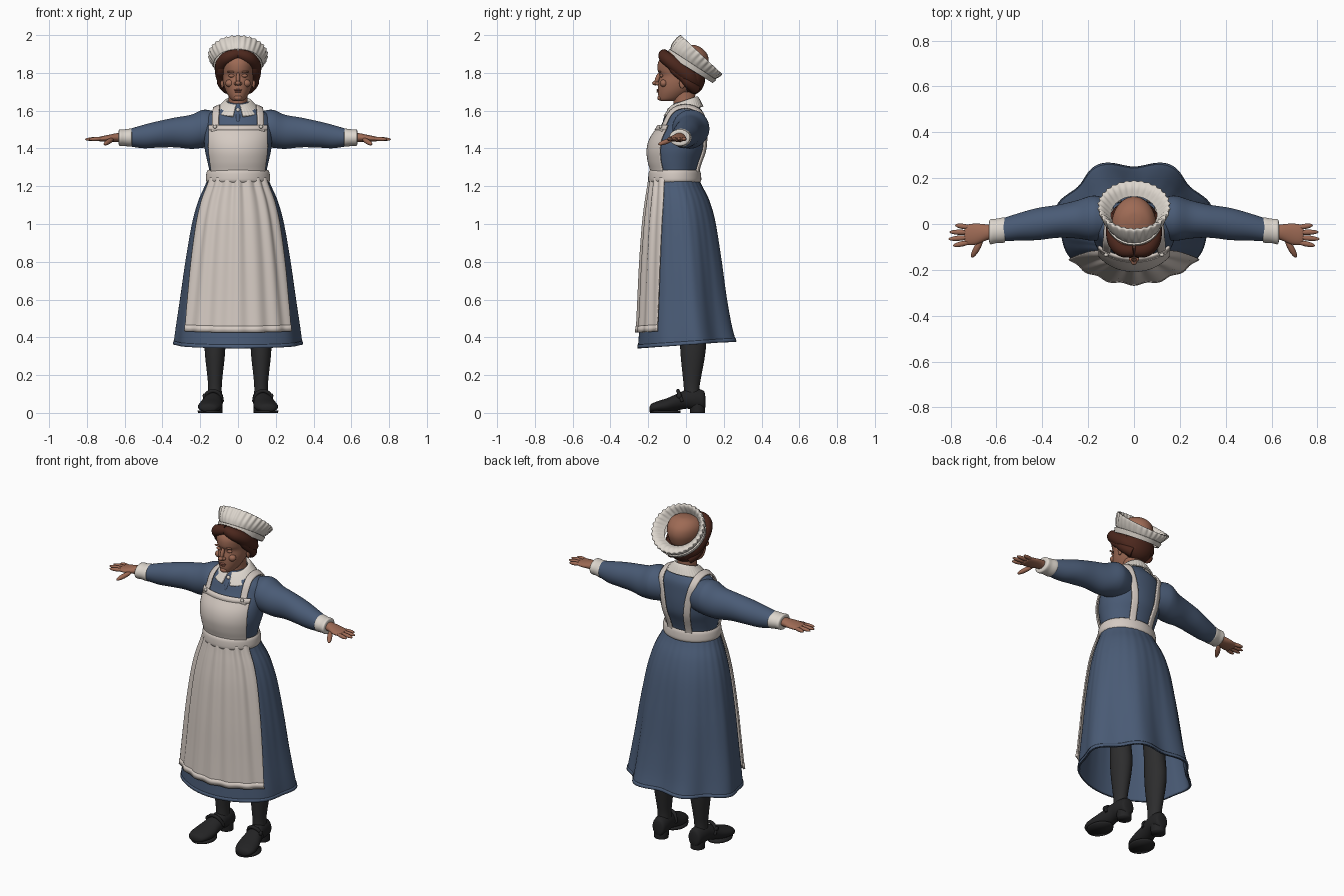
import bpy, bmesh
from math import sin, cos, pi
from mathutils import Vector, Matrix

cube = bpy.data.objects.get("Cube")
if cube:
    bpy.data.objects.remove(cube, do_unlink=True)


def material(name, *rgb):
    m = bpy.data.materials.new(name)
    m.use_nodes = True
    m.diffuse_color = (*rgb, 1)
    m.node_tree.nodes["Principled BSDF"].inputs["Base Color"].default_value = (*rgb, 1)
    return m


BLUE = material("dress blue", .068, .105, .18)
CREAM = material("apron cream", .66, .59, .54)
WHITE = material("linen white", .72, .67, .61)
SKIN = material("skin", .34, .145, .09)
LIP = material("lip brown", .27, .095, .065)
HAIR = material("hair brown", .07, .02, .012)
STOCKING = material("stocking black", .026, .026, .027)
LEATHER = material("shoe black", .017, .017, .018)


def spline(rows, s):
    """Smooth (Catmull-Rom) sample of a list of section rows."""
    last = len(rows) - 1
    i = min(int(s), last - 1)
    f = s - i
    a, b, c, d = (rows[max(0, min(last, i + k))] for k in (-1, 0, 1, 2))
    return [q + .5 * f * (r - p + f * (2*p - 5*q + 4*r - w + f * (3*(q - r) + w - p)))
            for p, q, r, w in zip(a, b, c, d)]


def finish(name, bm, mat, mirror=False, thick=0):
    bmesh.ops.recalc_face_normals(bm, faces=bm.faces)
    mesh = bpy.data.meshes.new(name)
    bm.to_mesh(mesh)
    bm.free()
    mesh.materials.append(mat)
    mesh.polygons.foreach_set("use_smooth", [True] * len(mesh.polygons))
    ob = bpy.data.objects.new(name, mesh)
    bpy.context.collection.objects.link(ob)
    if thick:
        mod = ob.modifiers.new("thickness", 'SOLIDIFY')
        mod.thickness, mod.offset = thick, 0
    if mirror:
        ob.modifiers.new("mirror", 'MIRROR')
    return ob


def loft(name, rows, place, mat, seg=40, fine=5, s0=0, s1=None, span=None,
         centre=0, caps=False, **kw):
    """Skin the rows; span(v) is the half angle of an open patch."""
    s1 = len(rows) - 1 if s1 is None else s1
    steps = max(1, round((s1 - s0) * fine))
    bm, grid = bmesh.new(), []
    for i in range(steps + 1):
        v = i / steps
        s = s0 + (s1 - s0) * v
        half = span(v) if span else pi
        row = spline(rows, s)
        grid.append([bm.verts.new(place(row, centre + half * (2 * j / seg - 1)))
                     for j in range(seg + (1 if span else 0))])
    count = len(grid[0])
    for a, b in zip(grid, grid[1:]):
        for j in range(seg):
            k = (j + 1) % count
            bm.faces.new((a[j], a[k], b[k], b[j]))
    if caps:
        bm.faces.new(grid[0])
        bm.faces.new(grid[-1])
    return finish(name, bm, mat, **kw)


def ball(name, loc, size, mat, aim=None, mirror=False):
    """Ellipsoid; its local z can be aimed along a direction."""
    bm = bmesh.new()
    rot = Vector(aim).to_track_quat('Z', 'Y').to_matrix().to_4x4() if aim else Matrix()
    bmesh.ops.create_uvsphere(bm, u_segments=20, v_segments=12, radius=1,
                              matrix=Matrix.Translation(loc) @ rot @ Matrix.Diagonal((*size, 1)))
    return finish(name, bm, mat, mirror)


def cord(name, points, mat):
    """Round tapered strand through (x, y, z, radius) points, on both sides."""
    for side, label in ((1, "left"), (-1, "right")):
        cu = bpy.data.curves.new(name, 'CURVE')
        cu.dimensions, cu.bevel_depth, cu.use_fill_caps = '3D', 1, True
        sp = cu.splines.new('NURBS')
        sp.points.add(len(points) - 1)
        sp.use_endpoint_u, sp.order_u = True, 3
        for p, (x, y, z, r) in zip(sp.points, points):
            p.co, p.radius = (x * side, y, z, 1), r
        cu.materials.append(mat)
        bpy.context.collection.objects.link(bpy.data.objects.new(f"{label}_{name}", cu))


# Section placements: t = 0 faces the front
def upright(r, t, o=0):
    z, rx, yf, yb = r
    return Vector(((rx + o) * sin(t), (yf + yb) / 2 - ((yb - yf) / 2 + o) * cos(t), z))


def sideways(r, t):
    x, yc, zc, ry, rz = r
    return Vector((x, yc + ry * cos(t), zc + rz * sin(t)))


def forward(r, t):
    y, xc, rx, zb, zt = r
    return Vector((xc + rx * cos(t), y, (zb + zt) / 2 + (zt - zb) / 2 * sin(t)))


def tilted(r, t):
    rx, yc, zc, hy, hz, ripple, count = r
    f = 1 + ripple * cos(round(count) * t)
    return Vector((rx * f * sin(t), yc - hy * f * cos(t), zc + hz * f * cos(t)))


def skirt_at(r, t, o=0):
    p, low, mid = upright(r, t, o), (1.24 - r[0]) / .88, (r[2] + r[3]) / 2
    f = 1 + low * .037 * (1 - cos(t)) * cos(7 * t) + .006 * cos(28 * t) * (1 - low)
    return Vector((p.x * f, mid + (p.y - mid) * f, p.z - .018 * low * cos(t)))


# Skirt and apron
skirt = [(.36, .328, -.25, .262), (.45, .318, -.243, .24), (.6, .298, -.235, .215),
         (.8, .272, -.225, .188), (1, .238, -.21, .155), (1.12, .205, -.195, .12),
         (1.2, .17, -.182, .08), (1.245, .152, -.175, .06)]
loft("skirt", skirt, skirt_at, BLUE, seg=140, thick=.01)
loft("hem_band", skirt, lambda r, t: skirt_at(r, t, .005), BLUE, seg=140, s1=.3, thick=.006)
loft("apron_skirt", skirt, lambda r, t: skirt_at(r, t, .014 + .005 * cos(19 * t)), CREAM,
     seg=100, s0=.95, span=lambda v: .96 + .17 * v, thick=.008)
loft("apron_hem", skirt, lambda r, t: skirt_at(r, t, .016 + .005 * cos(19 * t)), CREAM,
     seg=100, s0=.93, s1=1.2, span=lambda v: .965, thick=.01)

# Bodice, waistband, bib
bodice = [(1.2, .15, -.172, .06), (1.27, .15, -.172, .058), (1.33, .162, -.187, .075),
          (1.39, .175, -.193, .098), (1.45, .18, -.178, .105), (1.52, .182, -.133, .103),
          (1.57, .168, -.11, .098), (1.6, .13, -.095, .085), (1.625, .08, -.075, .065),
          (1.645, .056, -.06, .05)]
torso = loft("bodice", bodice, upright, BLUE, seg=56)
band = [(1.222, .158, -.19, .072), (1.235, .166, -.196, .077), (1.27, .163, -.194, .074),
        (1.284, .156, -.187, .068)]
loft("waistband", band, upright, CREAM, seg=56, thick=.008)
loft("bib", bodice, lambda r, t: upright(r, t, .012), CREAM, s0=1, s1=5,
     span=lambda v: 1.05 - .16 * v, thick=.008)
loft("bib_top_hem", bodice, lambda r, t: upright(r, t, .015), CREAM, s0=4.65, s1=5.03,
     span=lambda v: .9, thick=.009)

# Shoulder straps laid over the bodice
strap = [(.125, -.13, 1.49), (.122, -.11, 1.55), (.113, -.05, 1.61), (.11, .03, 1.615),
         (.105, .09, 1.57), (.09, .115, 1.48), (.075, .1, 1.38), (.065, .07, 1.26)]
ob = loft("shoulder_strap", strap, lambda r, t: Vector((r[0] + t, r[1], r[2])), CREAM, seg=4,
          span=lambda v: .021)
wrap = ob.modifiers.new("lay on bodice", 'SHRINKWRAP')
wrap.target, wrap.offset, wrap.wrap_mode = torso, .012, 'ABOVE_SURFACE'
solid = ob.modifiers.new("thickness", 'SOLIDIFY')
solid.thickness, solid.offset = .009, 0
ob.modifiers.new("mirror", 'MIRROR')
ball("strap_button", (.122, -.135, 1.515), (.01, .008, .01), WHITE, mirror=True)

# Sleeves, cuffs, hands
sleeve = [(.08, .02, 1.5, .075, .085), (.15, .025, 1.505, .095, .097), (.19, .025, 1.503, .097, .1),
          (.25, .02, 1.488, .083, .09), (.33, .012, 1.485, .072, .079),
          (.42, 0, 1.475, .07, .07), (.5, -.012, 1.463, .06, .062), (.575, -.026, 1.457, .05, .046)]
loft("sleeve", sleeve, sideways, BLUE, caps=True, mirror=True)
cuff = [(.562, -.025, 1.457, .045, .04), (.566, -.026, 1.457, .055, .048),
        (.6, -.03, 1.457, .053, .044), (.628, -.034, 1.457, .054, .043), (.632, -.034, 1.457, .03, .025)]
loft("cuff", cuff, sideways, WHITE, caps=True, mirror=True)
palm = [(.6, -.033, 1.457, .03, .026), (.64, -.036, 1.458, .034, .023),
        (.69, -.044, 1.453, .046, .018), (.73, -.047, 1.45, .043, .013), (.74, -.047, 1.45, .03, .008)]
loft("palm", palm, sideways, SKIN, seg=24, caps=True, mirror=True)
fingers = (("index", .79, -.095, -.078), ("middle", .81, -.066, -.057),
           ("ring", .805, -.035, -.037), ("little", .78, -.005, -.016))
for label, x, tip, root in fingers:
    aim = Vector((x - .71, tip - root, -.004))
    ball(label + "_finger", (.71 + aim.x / 2, (tip + root) / 2, 1.45),
         (.0115, .0105, aim.length / 2), SKIN, aim, True)
ball("thumb", (.685, -.105, 1.436), (.014, .013, .05), SKIN, (.45, -.8, -.3), True)

# Neck and head
neck = [(1.58, .06, -.07, .055), (1.64, .052, -.066, .048), (1.7, .05, -.08, .05)]
loft("neck", neck, upright, SKIN)
head = [(1.65, .014, -.128, -.08), (1.657, .034, -.142, -.04), (1.68, .052, -.147, 0),
        (1.71, .067, -.148, .035), (1.745, .077, -.147, .065), (1.785, .083, -.139, .09),
        (1.815, .088, -.15, .108), (1.86, .098, -.146, .12), (1.9, .093, -.115, .112),
        (1.93, .07, -.06, .085), (1.945, .035, -.01, .055), (1.948, .006, .02, .03)]
loft("head", head, upright, SKIN, caps=True)
ball("nose_bridge", (0, -.151, 1.77), (.011, .012, .034), SKIN, (0, -.35, -1))
ball("nose_tip", (0, -.163, 1.746), (.014, .016, .012), SKIN)
ball("nostril", (.012, -.152, 1.743), (.01, .012, .009), SKIN, mirror=True)
ball("eyelid", (.034, -.13, 1.785), (.018, .009, .009), SKIN, mirror=True)
ball("brow", (.036, -.139, 1.806), (.022, .007, .005), SKIN, mirror=True)
ball("cheek", (.043, -.118, 1.745), (.024, .02, .02), SKIN, mirror=True)
ball("upper_lip", (0, -.149, 1.709), (.023, .007, .005), LIP)
ball("lower_lip", (0, -.149, 1.7), (.019, .007, .005), LIP)
ball("chin", (0, -.136, 1.668), (.022, .016, .015), SKIN)
ball("ear", (.083, -.02, 1.745), (.009, .016, .028), SKIN, mirror=True)

# Hair: parted front waves and a low back roll
cord("front_wave", [(0, -.115, 1.9, .026), (.045, -.122, 1.89, .034), (.083, -.075, 1.855, .037),
                    (.085, -.02, 1.81, .04), (.07, .03, 1.77, .045), (.03, .045, 1.74, .045)], HAIR)
cord("temple_wave", [(.075, -.085, 1.86, .02), (.09, -.07, 1.815, .022), (.088, -.02, 1.78, .022),
                     (.085, .02, 1.74, .03), (.05, .05, 1.715, .03)], HAIR)
ball("back_hair", (0, .035, 1.775), (.1, .067, .09), HAIR)

# Frilled cap ring: sections hold x radius, centre, tilted half axis, ripple
frill = [(.108, .025, 1.83, .112, .07, 0, 30), (.138, .048, 1.864, .122, .088, .012, 30),
         (.156, .078, 1.896, .11, .1, .024, 30), (.136, .07, 1.897, .09, .085, .024, 30),
         (.1, .04, 1.87, .08, .06, 0, 30)]
loft("frilled_cap", frill, tilted, WHITE, seg=180)
loft("cap_band", [(.118, .02, 1.822, .118, .072, 0, 0), (.126, .036, 1.845, .122, .08, 0, 0)],
     tilted, WHITE, seg=60, thick=.008)

# Open collar with a scalloped edge
collar = [(.06, -.005, 1.638, .058, -.02, 0, 40), (.064, -.006, 1.65, .064, -.022, 0, 40),
          (.085, -.01, 1.632, .08, -.024, .004, 40), (.12, -.016, 1.595, .102, -.026, .015, 40)]
loft("collar", collar, tilted, WHITE, seg=160, span=lambda v: pi - .1 - .12 * v,
     centre=pi, thick=.009)
ball("collar_button", (0, -.09, 1.603), (.011, .01, .011), WHITE)
ball("neck_placket", (0, -.105, 1.57), (.012, .008, .035), BLUE, (0, -.5, -1))

# Stockings and shoes
leg = [(.08, .037, -.01, .07), (.14, .036, -.012, .072), (.2, .041, -.018, .082),
       (.3, .052, -.028, .1), (.38, .056, -.032, .106), (.5, .055, -.035, .095), (.7, .065, -.05, .09)]
loft("stocking", leg, lambda r, t: upright(r, t) + Vector((.122, 0, 0)), STOCKING,
     seg=28, caps=True, mirror=True)
shoe = [(.102, .12, .018, .03, .09), (.092, .12, .038, .018, .118), (.05, .122, .045, .018, .128),
        (0, .127, .046, .022, .122), (-.05, .136, .052, .012, .1), (-.1, .144, .062, .002, .078),
        (-.15, .152, .06, .002, .062), (-.182, .156, .043, .004, .048), (-.192, .157, .016, .012, .034)]
loft("shoe", shoe, forward, LEATHER, seg=32, caps=True, mirror=True)
heel = [(0, .04, .022, .1), (.035, .04, .018, .1), (.05, .038, .015, .095)]
loft("heel", heel, lambda r, t: upright(r, t) + Vector((.121, 0, 0)), LEATHER,
     seg=28, caps=True, mirror=True)
sole = [(0, .064, -.19, -.03), (.012, .066, -.194, -.03)]
loft("sole", sole, lambda r, t: upright(r, t) + Vector((.148, 0, 0)), LEATHER,
     seg=28, fine=1, caps=True, mirror=True)
cord("shoe_strap", [(.082, -.02, .06, .008), (.09, -.035, .1, .01), (.132, -.045, .122, .01),
                    (.175, -.035, .1, .01), (.18, -.02, .06, .008)], LEATHER)
ball("shoe_buckle", (.178, -.036, .09), (.009, .014, .014), LEATHER, mirror=True)
